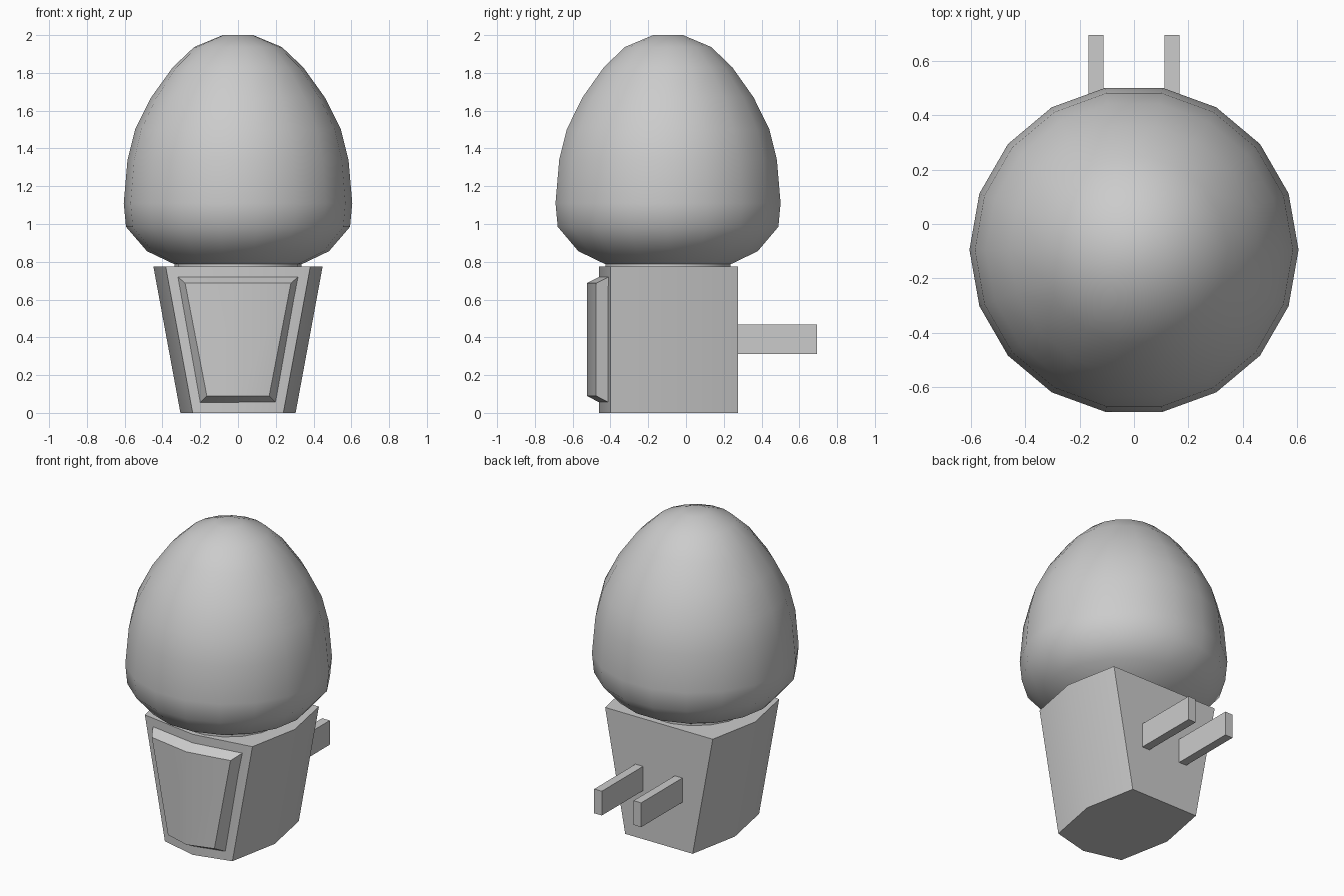
import bpy, bmesh
from math import cos, sin, radians, tau

if "Cube" in bpy.data.objects:
    bpy.data.objects.remove(bpy.data.objects["Cube"])


def loft(name, rings, angle, cap_start=True, cap_end=True):
    """Skin a stack of equal-length rings into one smooth-by-angle object."""
    bm = bmesh.new()
    loops = [[bm.verts.new(p) for p in ring] for ring in rings]
    n = len(loops[0])
    for a, b in zip(loops, loops[1:]):
        for i in range(n):
            j = (i + 1) % n
            bm.faces.new((a[i], a[j], b[j], b[i]))
    if cap_start:
        bm.faces.new(loops[0][::-1])
    if cap_end:
        bm.faces.new(loops[-1])
    bmesh.ops.recalc_face_normals(bm, faces=bm.faces)
    mesh = bpy.data.meshes.new(name)
    bm.to_mesh(mesh)
    bm.free()
    obj = bpy.data.objects.new(name, mesh)
    bpy.context.collection.objects.link(obj)
    bpy.ops.object.select_all(action='DESELECT')
    obj.select_set(True)
    bpy.context.view_layer.objects.active = obj
    bpy.ops.object.shade_smooth_by_angle(angle=radians(angle))
    return obj


# Egg-shaped lamp shade: 18-sided lathe with a short neck
SIDES, SHADE_Y = 18, -0.095
profile = [(0.337, 0.772), (0.337, 0.787), (0.482, 0.856), (0.593, 0.985),
           (0.605, 1.11), (0.585, 1.34), (0.545, 1.50), (0.46, 1.67),
           (0.345, 1.83), (0.232, 1.937), (0.08, 2.0)]
loft("lamp_shade",
     [[(r * cos(tau * i / SIDES), SHADE_Y + r * sin(tau * i / SIDES), z)
       for i in range(SIDES)] for r, z in profile], 50)


# Tapered base: each side bulges to a middle vertex, back is flat
def base_ring(corner, side, z):
    return [(-corner, 0.275, z), (-side, -0.062, z), (-corner, -0.40, z),
            (0, -0.46, z), (corner, -0.40, z), (side, -0.062, z),
            (corner, 0.275, z)]


loft("base", [base_ring(0.24, 0.305, 0), base_ring(0.383, 0.448, 0.775)], 30)


# Raised bevelled panel following the bent front of the base
def panel_ring(top_x, top_z, low_x, low_z, edge_y, mid_y):
    return [(-low_x, edge_y, low_z), (0, mid_y, low_z), (low_x, edge_y, low_z),
            (top_x, edge_y, top_z), (0, mid_y, top_z), (-top_x, edge_y, top_z)]


panel = loft("front_panel",
             [panel_ring(0.318, 0.72, 0.20, 0.056, -0.41, -0.46),
              panel_ring(0.28, 0.687, 0.165, 0.09, -0.476, -0.525)],
             30, cap_start=False, cap_end=False)
# Front of the panel: two quads meeting at the centre fold
bm = bmesh.new()
bm.from_mesh(panel.data)
bm.verts.ensure_lookup_table()
v = bm.verts[6:12]
bm.faces.new((v[0], v[1], v[4], v[5]))
bm.faces.new((v[1], v[2], v[3], v[4]))
bmesh.ops.recalc_face_normals(bm, faces=bm.faces)
# An open shell: make sure the front points towards -y
if sum(f.normal.y for f in bm.faces) > 0:
    bmesh.ops.reverse_faces(bm, faces=bm.faces)
bm.to_mesh(panel.data)
bm.free()
bpy.ops.object.shade_smooth_by_angle(angle=radians(30))

# Two plug prongs at the back
for side, label in ((-1, "left"), (1, "right")):
    bpy.ops.mesh.primitive_cube_add(size=1, location=(side * 0.14, 0.483, 0.39))
    prong = bpy.context.object
    prong.name = "plug_prong_" + label
    prong.scale = (0.054, 0.422, 0.156)
